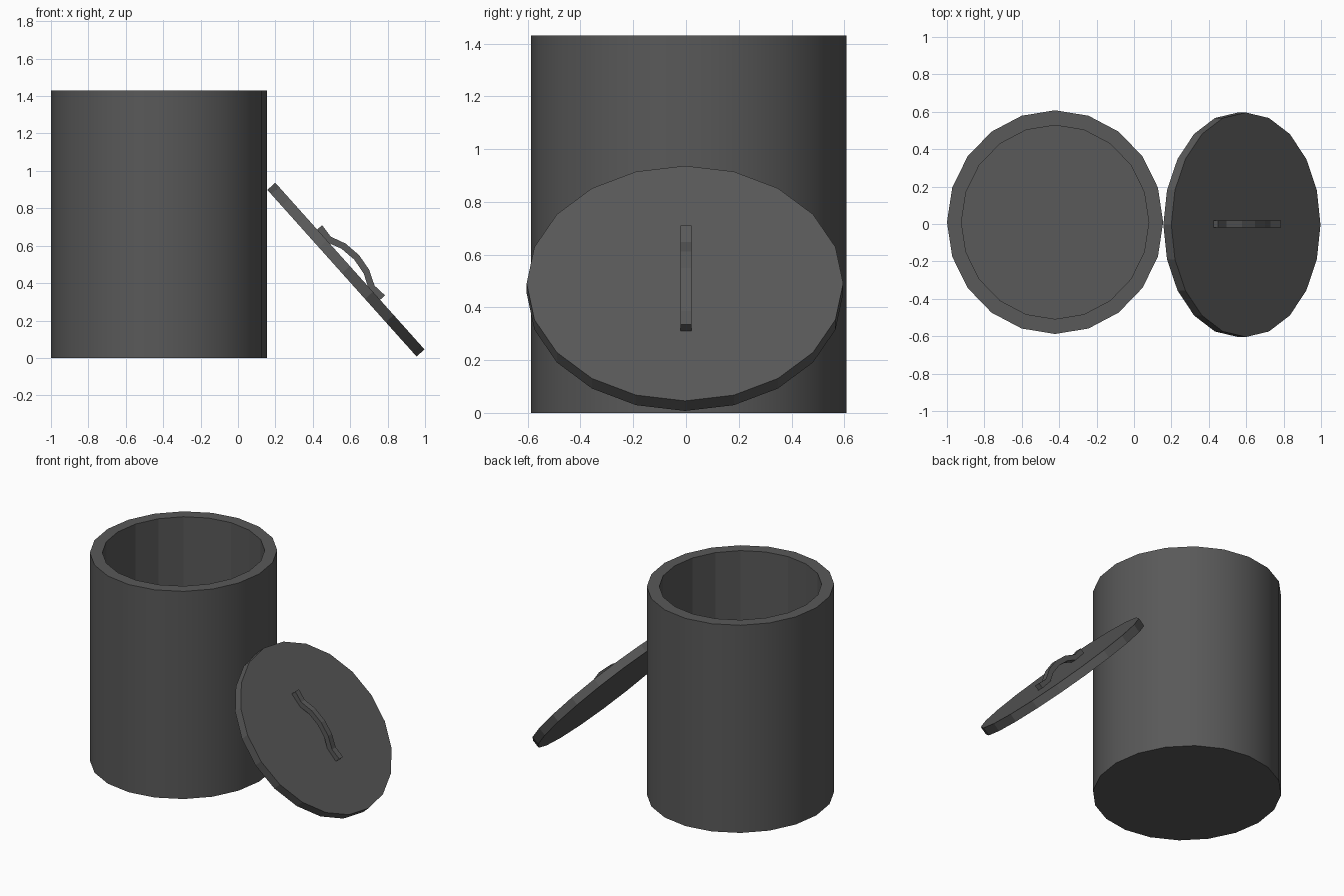
import bpy, bmesh, math
from mathutils import Matrix, Vector

if "Cube" in bpy.data.objects:
    bpy.data.objects.remove(bpy.data.objects["Cube"])

SIDES = 20
mat = bpy.data.materials.new("dark grey")
mat.diffuse_color = (0.1, 0.1, 0.1, 1)
mat.use_nodes = True
mat.node_tree.nodes["Principled BSDF"].inputs["Base Color"].default_value = mat.diffuse_color


def ring(bm, rx, ry, z):
    return [bm.verts.new((rx * math.cos(2 * math.pi * i / SIDES),
                          ry * math.sin(2 * math.pi * i / SIDES), z))
            for i in range(SIDES)]


def lathe(name, profile, matrix, smooth_rows=()):
    """Stack rings (rx, ry, z), join them and cap both ends."""
    bm = bmesh.new()
    rings = [ring(bm, *p) for p in profile]
    for r, (a, b) in enumerate(zip(rings, rings[1:])):
        for i in range(SIDES):
            j = (i + 1) % SIDES
            f = bm.faces.new((a[i], a[j], b[j], b[i]))
            f.smooth = r in smooth_rows
    bm.faces.new(rings[0][::-1])
    bm.faces.new(rings[-1])
    for e in bm.edges:
        if len(e.link_faces) == 2 and e.calc_face_angle(0) > math.radians(40):
            e.smooth = False
    return finish(bm, name, matrix)


def finish(bm, name, matrix):
    bmesh.ops.recalc_face_normals(bm, faces=bm.faces)
    me = bpy.data.meshes.new(name)
    bm.to_mesh(me)
    bm.free()
    me.materials.append(mat)
    ob = bpy.data.objects.new(name, me)
    ob.matrix_world = matrix
    bpy.context.collection.objects.link(ob)
    return ob


# Hollow open container
lathe("container",
      [(0.578, 0.598, 0), (0.578, 0.598, 1.43),
       (0.501, 0.518, 1.43), (0.501, 0.518, 0.08)],
      Matrix.Translation((-0.422, 0.01, 0)), smooth_rows=(0,))

# Lid leaning against the container: local x runs down the slope
u, n = Vector((0.667, 0, -0.745)), Vector((0.745, 0, 0.667))
lean = Matrix((u, (0, 1, 0), n)).transposed().to_4x4()
lean.translation = (0.577, -0.004, 0.472)
lathe("lid", [(0.598, 0.6, -0.0285), (0.598, 0.6, 0.0285)], lean)

# Arched strap handle with flat feet, as a side profile given width
half = [(0.252, 0.064), (0.176, 0.057), (0.094, 0.092)]
outer = [(-x, z) for x, z in half] + [(0, 0.104)] + half[::-1]
inner = [(x * (0.95 if abs(x) < 0.2 else 1), z - 0.035) for x, z in outer]
bm = bmesh.new()
rows = []
for (xo, zo), (xi, zi) in zip(outer, inner):
    rows.append([bm.verts.new(p) for p in
                 ((xo, -0.02, zo), (xo, 0.02, zo), (xi, 0.02, zi), (xi, -0.02, zi))])
for a, b in zip(rows, rows[1:]):
    for i in range(4):
        j = (i + 1) % 4
        bm.faces.new((a[i], a[j], b[j], b[i]))
bm.faces.new(rows[0])
bm.faces.new(rows[-1][::-1])
finish(bm, "lid_handle", lean @ Matrix.Translation((-0.01, 0.004, 0)))
